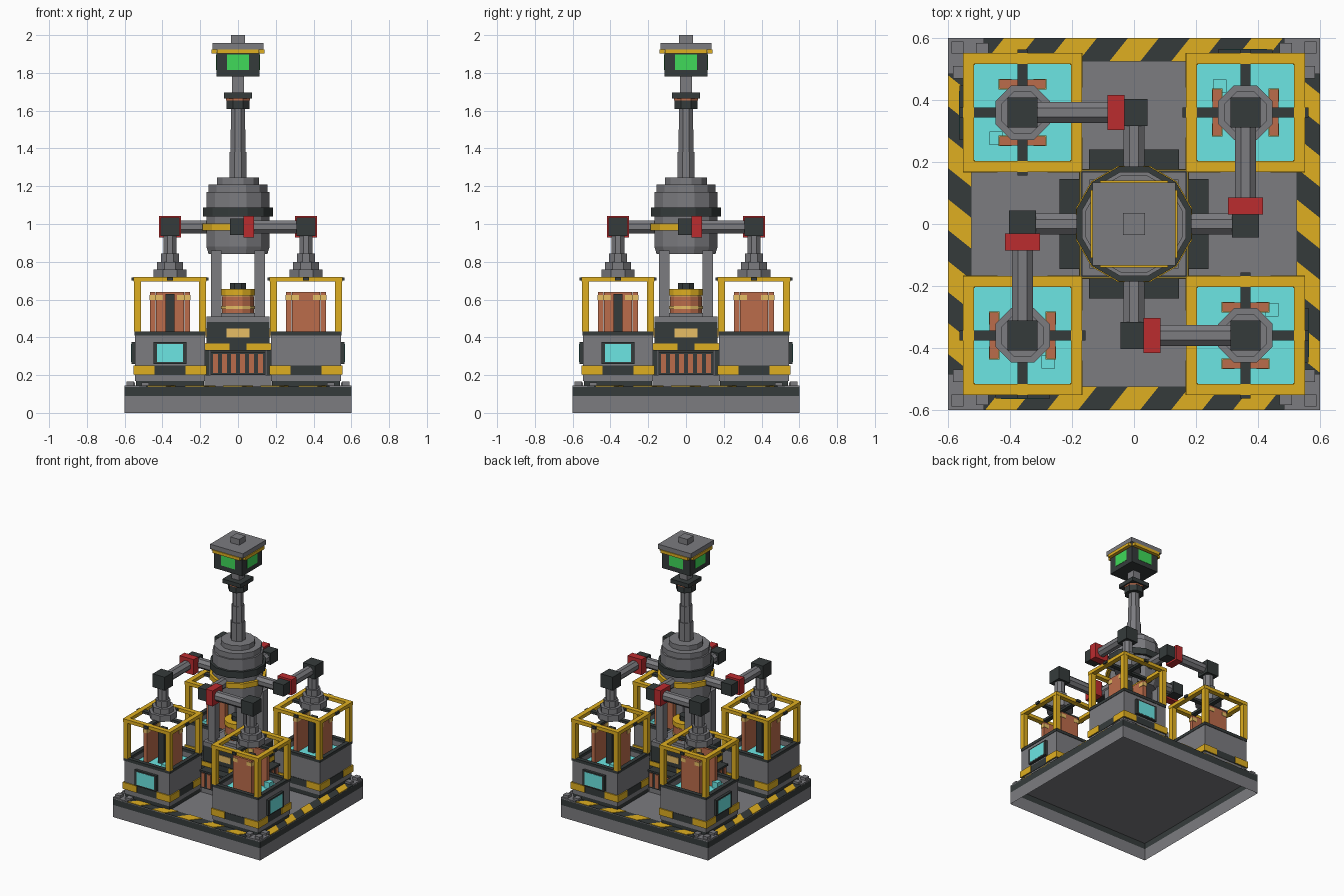
import bpy, bmesh, math
from mathutils import Matrix, Vector

if "Cube" in bpy.data.objects:
    bpy.data.objects.remove(bpy.data.objects["Cube"], do_unlink=True)


def material(name, rgb):
    m = bpy.data.materials.new(name)
    m.use_nodes = True
    m.diffuse_color = (*rgb, 1)
    m.node_tree.nodes["Principled BSDF"].inputs["Base Color"].default_value = (*rgb, 1)
    return m


gray = material("steel gray", (0.2, 0.2, 0.215))
dark = material("dark iron", (0.036, 0.044, 0.044))
yellow = material("safety yellow", (0.74, 0.43, 0.015))
cyan = material("coolant cyan", (0.15, 0.79, 0.77))
copper = material("copper", (0.5, 0.15, 0.07))
tan = material("pale brass", (0.8, 0.51, 0.13))
green = material("screen green", (0.05, 0.7, 0.1))
red = material("collar red", (0.5, 0.025, 0.028))


def box(x0, x1, y0, y1, z0, z1, skew=0):
    """Box from ranges; skew slides the +y side along x."""
    def build(bm):
        vs = bmesh.ops.create_cube(bm, size=1)["verts"]
        for v in vs:
            a, b, c = v.co + Vector((0.5, 0.5, 0.5))
            v.co = (x0 + a * (x1 - x0) + b * skew, y0 + b * (y1 - y0), z0 + c * (z1 - z0))
        return vs
    return build


def slab(h, z0, z1, cx=0, cy=0):
    return box(cx - h, cx + h, cy - h, cy + h, z0, z1)


def rod(p, q, r, n=8, r2=None):
    """Flat-sided prism between two points, with flats facing the axes."""
    def build(bm):
        a, b = Vector(p), Vector(q)
        k = 1 / math.cos(math.pi / n)
        m = (Matrix.Translation((a + b) / 2) @ (b - a).to_track_quat('Z', 'Y').to_matrix().to_4x4()
             @ Matrix.Rotation(math.pi / n, 4, 'Z'))
        return bmesh.ops.create_cone(bm, cap_ends=True, segments=n, radius1=r * k,
                                     radius2=(r if r2 is None else r2) * k,
                                     depth=(b - a).length, matrix=m)["verts"]
    return build


def drum(r, z0, z1, n=12, cx=0, cy=0, r2=None):
    return rod((cx, cy, z0), (cx, cy, z1), r, n, r2)


def part(name, mat, shapes, turns=1, drop=()):
    """Joins shapes into one object, repeated in quarter turns about z."""
    bm = bmesh.new()
    for k in range(turns):
        rot = Matrix.Rotation(k * math.pi / 2, 3, 'Z')
        for s in shapes:
            bmesh.ops.rotate(bm, verts=s(bm), cent=(0, 0, 0), matrix=rot)
    bm.normal_update()
    gone = [f for f in bm.faces if any(f.normal.z * d > 0.9 for d in drop)]
    bmesh.ops.delete(bm, geom=gone, context='FACES')
    me = bpy.data.meshes.new(name)
    bm.to_mesh(me)
    bm.free()
    me.materials.append(mat)
    ob = bpy.data.objects.new(name, me)
    bpy.context.collection.objects.link(ob)
    return ob


# Base: hollow underneath
part("base_wall", gray, [slab(0.6, 0, 0.09)], drop=(1, -1))
part("base_band", dark, [slab(0.6, 0.09, 0.138)], drop=(1, -1))
part("deck", gray, [slab(0.6, 0.134, 0.138)])
part("deck_border", dark, [box(-0.525, 0.525, -0.6, -0.525, 0.138, 0.141)], 4)
part("hazard_stripes", yellow,
     [box(x - 0.08, x + 0.02, -0.6, -0.525, 0.139, 0.144, 0.06)
      for x in (-0.4, -0.2, 0, 0.2, 0.4)], 4)
part("corner_plates", gray, [box(-0.6, -0.485, -0.6, -0.53, 0.138, 0.146),
                             box(-0.6, -0.53, -0.53, -0.485, 0.138, 0.146),
                             slab(0.02, 0.146, 0.165, -0.57, -0.57),
                             slab(0.02, 0.146, 0.162, -0.565, -0.49),
                             slab(0.02, 0.146, 0.162, -0.49, -0.565)], 4)

# Corner tanks
C = -0.36


def local(x0, x1, y0, y1, z0, z1):
    return box(C + x0, C + x1, C + y0, C + y1, z0, z1)


def sides(h, w, z0, z1):
    """Square ring of four bars around a tank centre."""
    return [local(-h, h, -h, w - h, z0, z1), local(-h, h, h - w, h, z0, z1),
            local(-h, w - h, w - h, h - w, z0, z1), local(h - w, h, w - h, h - w, z0, z1)]


signs = [(i, j) for i in (-1, 1) for j in (-1, 1)]
part("tank_foot", dark, [slab(0.18, 0.138, 0.17, C, C)], 4)
part("tank_body", gray, [slab(0.185, 0.17, 0.36, C, C)] + sides(0.185, 0.027, 0.36, 0.41), 4)
part("tank_belt", dark, [slab(0.188, 0.2, 0.25, C, C)], 4)
part("tank_belt_corners", yellow,
     [slab(0.056, 0.203, 0.252, C + i * 0.137, C + j * 0.137) for i, j in signs], 4)
part("tank_rim", dark, sides(0.188, 0.03, 0.41, 0.432), 4)
part("coolant", cyan, [slab(0.16, 0.355, 0.375, C, C),
                       slab(0.022, 0.375, 0.42, C + 0.083, C - 0.085)], 4)
part("window_frame", dark, [local(-0.088, 0.088, -0.204, -0.185, 0.26, 0.375)], 4)
part("window", cyan, [local(-0.07, 0.07, -0.2055, -0.2, 0.27, 0.365)], 4)

# Cage over each tank
part("cage_posts", yellow,
     [slab(0.018, 0.43, 0.7, C + i * 0.172, C + j * 0.172) for i, j in signs], 4)
part("cage_top", yellow, sides(0.192, 0.035, 0.695, 0.72), 4)
part("cage_cross", dark, [local(-0.204, 0.204, -0.016, 0.016, 0.7, 0.718),
                          local(-0.016, 0.016, -0.204, 0.204, 0.7, 0.718)], 4)

# Copper plates around a dark post, standing in the tanks
part("cell_post", dark, [slab(0.024, 0.37, 0.63, C, C)], 4)
part("cell_plates", copper, [local(-0.106, -0.077, -0.075, 0.075, 0.37, 0.64),
                             local(0.077, 0.106, -0.075, 0.075, 0.37, 0.64)], 4)
part("cell_clips", tan, [local(i * 0.0915 - 0.017, i * 0.0915 + 0.017,
                               j * 0.057 - 0.021, j * 0.057 + 0.021, 0.598, 0.625)
                         for i, j in signs], 4)

# Caps and risers
part("tank_cap", gray, [drum(0.088, 0.715, 0.76, 8, C, C), drum(0.068, 0.76, 0.8, 8, C, C),
                        drum(0.047, 0.8, 0.845, 8, C, C), drum(0.034, 0.845, 0.94, 8, C, C)], 4)

# Pipe arms from drum to tanks
Z = 0.985
part("arm_pipes", gray, [rod((0, -0.15, Z), (0, -0.34, Z), 0.034),
                         rod((0.03, C, Z), (0.34, C, Z), 0.034)], 4)
part("arm_elbows", dark, [slab(0.043, 0.942, 1.028, 0, C),
                          slab(0.049, 0.936, 1.034, -C, C)], 4)
part("arm_collars", red, [box(0.03, 0.085, C - 0.057, C + 0.057, 0.928, 1.042)], 4)

# Central pedestal
part("pedestal", gray, [slab(0.178, 0.138, 0.2), slab(0.15, 0.2, 0.48),
                        slab(0.168, 0.48, 0.51), slab(0.125, 0.51, 0.53)])
part("grille_housing", dark, [box(-0.146, 0.146, -0.23, -0.15, 0.2, 0.32),
                              box(-0.146, 0.146, -0.24, -0.15, 0.318, 0.332)], 4)
part("grille_bars", copper, [box(x - 0.013, x + 0.013, -0.237, -0.228, 0.212, 0.312)
                             for x in (-0.12, -0.072, -0.024, 0.024, 0.072, 0.12)], 4)
part("pedestal_belt", dark, [slab(0.172, 0.33, 0.37)])
part("pedestal_belt_corners", yellow,
     [slab(0.066, 0.333, 0.367, i * 0.11, j * 0.11) for i, j in signs])
part("console", dark, [slab(0.168, 0.37, 0.48)])
part("console_screen", tan, [box(-0.06, 0.06, -0.173, -0.165, 0.4, 0.446)], 4)

# Reactor core between the columns
part("columns", gray, [slab(0.028, 0.5, 0.86, -0.116, -0.116)], 4)
part("core_coil", copper, [drum(0.085, 0.53, 0.615)])
part("core_ring", tan, [drum(0.09, 0.55, 0.565), drum(0.082, 0.6, 0.625)])
part("core_cap", yellow, [drum(0.09, 0.622, 0.655)])
part("core_knob", dark, [drum(0.042, 0.655, 0.688, 8)])

# Upper drum
part("drum_body", gray, [drum(0.155, 0.84, 0.88, r2=0.168), drum(0.168, 0.88, 1.17),
                         drum(0.157, 1.17, 1.21), drum(0.112, 1.21, 1.246)])
part("drum_stripe", yellow, [drum(0.188, 0.965, 1.002)])
part("drum_band", dark, [drum(0.185, 1.04, 1.088)])

# Mast
part("mast", gray, [drum(0.046, 1.24, 1.38, 8), drum(0.041, 1.38, 1.5, 8),
                    drum(0.036, 1.5, 1.62, 8), slab(0.032, 1.69, 1.79)])
part("mast_collar", dark, [drum(0.062, 1.61, 1.655, 8), slab(0.074, 1.665, 1.695)])
part("mast_gasket", copper, [drum(0.064, 1.655, 1.665, 8)])

# Beacon head
part("head", dark, [slab(0.115, 1.78, 1.91)])
part("head_screens", green, [box(-0.058, 0.058, -0.117, -0.113, 1.815, 1.897)], 4)
part("head_brows", yellow, [box(-0.11, 0.11, -0.14, -0.11, 1.902, 1.924)], 4)
part("head_roof", gray, [slab(0.115, 1.91, 1.924), slab(0.134, 1.924, 1.958),
                         slab(0.036, 1.958, 2.0)])
